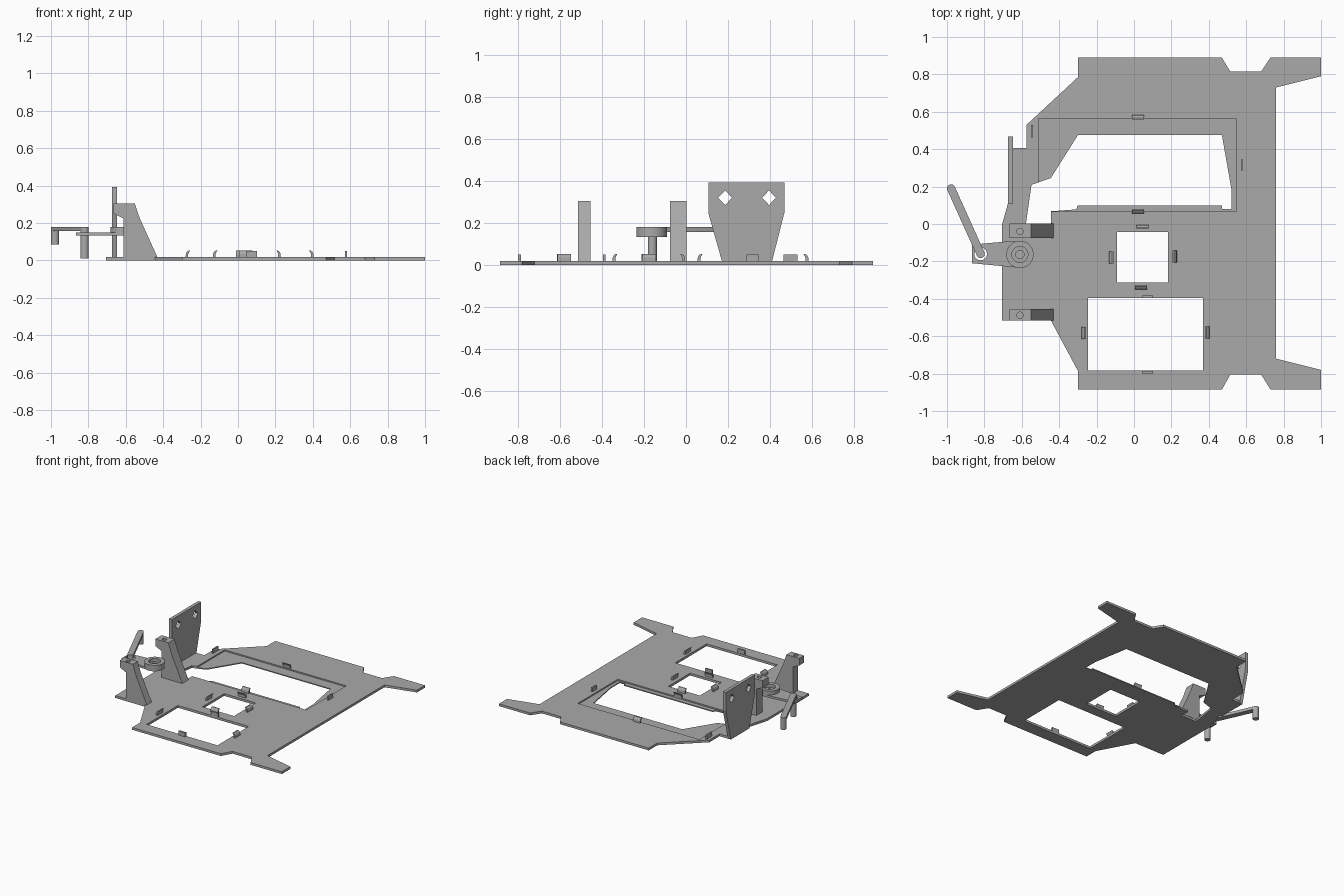
import bpy, bmesh, math
from mathutils import Matrix, Vector

if "Cube" in bpy.data.objects:
    bpy.data.objects.remove(bpy.data.objects["Cube"])

grey = bpy.data.materials.new("plain grey")
grey.diffuse_color = (0.4, 0.4, 0.4, 1)
grey.use_nodes = True
grey.node_tree.nodes["Principled BSDF"].inputs["Base Color"].default_value = grey.diffuse_color

def prism(name, pts, lo, hi, to3d=lambda a, b, c: (a, b, c)):
    """Extrude a 2D outline between lo and hi; to3d maps (a, b, depth) to xyz."""
    bm = bmesh.new()
    f = bm.faces.new([bm.verts.new(to3d(a, b, lo)) for a, b in pts])
    d = Vector(to3d(0, 0, hi)) - Vector(to3d(0, 0, lo))
    r = bmesh.ops.extrude_face_region(bm, geom=[f])
    bmesh.ops.translate(bm, vec=d, verts=[v for v in r["geom"] if isinstance(v, bmesh.types.BMVert)])
    bmesh.ops.recalc_face_normals(bm, faces=bm.faces)
    me = bpy.data.meshes.new(name)
    bm.to_mesh(me)
    bm.free()
    ob = bpy.data.objects.new(name, me)
    bpy.context.collection.objects.link(ob)
    me.materials.append(grey)
    return ob

def rect(x0, x1, y0, y1):
    return [(x0, y0), (x1, y0), (x1, y1), (x0, y1)]

def ring(x, y, r, n=32):
    return [(x + r * math.cos(2 * math.pi * i / n), y + r * math.sin(2 * math.pi * i / n)) for i in range(n)]

def select(ob):
    bpy.ops.object.select_all(action='DESELECT')
    ob.select_set(True)
    bpy.context.view_layer.objects.active = ob

def boolean(ob, others, op='DIFFERENCE'):
    select(ob)
    for c in others:
        m = ob.modifiers.new("cut", 'BOOLEAN')
        m.operation, m.solver, m.object = op, 'EXACT', c
        bpy.ops.object.modifier_apply(modifier=m.name)
        bpy.data.objects.remove(c)

def smooth(ob):
    select(ob)
    bpy.ops.object.shade_smooth_by_angle(angle=math.radians(30))

XZ = lambda a, b, c: (a, c, b)
YZ = lambda a, b, c: (c, a, b)
T = 0.018

# Base plate with three windows and a shallow recess
plate = prism("base_plate", [
    (-.30, .89), (.47, .89), (.515, .815), (.68, .815), (.73, .89), (1, .89), (1, .79), (.76, .73),
    (.76, -.72), (1, -.78), (1, -.885), (.73, -.885), (.68, -.805), (.515, -.805), (.47, -.885),
    (-.30, -.885), (-.30, -.785), (-.445, -.515), (-.705, -.515), (-.705, 0), (-.655, .176),
    (-.655, .405), (-.575, .405), (-.575, .53), (-.30, .785)], 0, T)
big_window = [(-.30, .475), (.47, .475), (.52, .19), (.52, .08), (.47, .08), (.47, .10), (-.30, .10),
              (-.31, .078), (-.445, .068), (-.445, 0), (-.578, 0), (-.548, .21), (-.445, .245)]
boolean(plate, [
    prism("cut_recess", rect(-.51, .545, .067, .563), .008, .1),
    prism("cut_big", big_window, -.1, .1),
    prism("cut_mid", rect(-.09, .183, -.312, -.043), -.1, .1),
    prism("cut_low", rect(-.245, .37, -.783, -.395), -.1, .1)])

# Tall bracket with two diamond holes
bracket = prism("bracket", [(.176, 0), (.405, 0), (.468, .248), (.468, .393), (.106, .393), (.106, .248)],
                -.673, -.647, YZ)
boolean(bracket, [prism("cut_diamond", [(y - .033, .32), (y, .285), (y + .033, .32), (y, .355)], -.8, -.5, YZ)
                  for y in (.186, .395)])

# Two upright posts with an overhanging lip and a screw hole
for i, (y0, y1) in enumerate([(-.075, .002), (-.515, -.455)]):
    post = prism("post_%d" % i, [(-.665, .305), (-.552, .305), (-.525, .225), (-.43, T - .002),
                                 (-.612, T - .002), (-.612, .225), (-.665, .25)], y0, y1, XZ)
    boolean(post, [prism("cut_screw", ring(-.61, (y0 + y1) / 2 - .003, .017, 24), .25, .4)])
    smooth(post)

# Swing arm: flat plate, hub ring with counterbore, hole for the crank pin
arm = prism("swing_arm", [(-.865, -.11), (-.64, -.09), (-.58, -.16), (-.63, -.232), (-.865, -.21)], .133, .15)
boolean(arm, [prism("hub", ring(-.61, -.163, .073, 40), .133, .18)], 'UNION')
boolean(arm, [prism("cut_bore", ring(-.61, -.163, .043), .155, .3),
              prism("cut_hole", ring(-.61, -.163, .022), 0, .3),
              prism("cut_pin", ring(-.82, -.16, .034), 0, .3)])
smooth(arm)

# Crank: rounded bar with a pin at each end
A, B, R = Vector((-.82, -.16)), Vector((-.978, .19)), .022
ang = math.atan2(B.y - A.y, B.x - A.x)
bar = []
for c, start in ((A, ang + math.pi / 2), (B, ang - math.pi / 2)):
    for k in range(13):
        t = start + math.pi * k / 12
        bar.append((c.x + R * math.cos(t), c.y + R * math.sin(t)))
crank = prism("crank", bar, .157, .18)
smooth(crank)
for name, c, z in (("long_pin", A, .01), ("short_pin", B, .085)):
    smooth(prism(name, ring(c.x, c.y, R, 24), z, .16))

# Hooked clips: (centre x, centre y, outward direction in degrees)
hook = [(.012, T - .006), (-.002, T - .006), (-.002, .034), (-.006, .043), (-.012, .053),
        (-.004, .053), (.006, .046), (.011, .035)]
for i, (x, y, a) in enumerate([(.022, .571, 90), (.022, .067, -90), (.045, -.016, 90), (-.122, -.18, 180),
                               (.217, -.175, 0), (.038, -.338, -90), (-.268, -.583, 180), (.392, -.58, 0)]):
    clip = prism("hook_clip_%d" % i, hook, -.032, .032, XZ)
    clip.data.transform(Matrix.Translation((x, y, 0)) @ Matrix.Rotation(math.radians(a), 4, 'Z'))

# Straight stop tabs
for i, r in enumerate([(-.552, -.541, .463, .53), (.572, .583, .287, .345),
                       (.042, .102, -.396, -.383), (.042, .102, -.8, -.786)]):
    prism("stop_tab_%d" % i, rect(*r), T - .006, .05)
